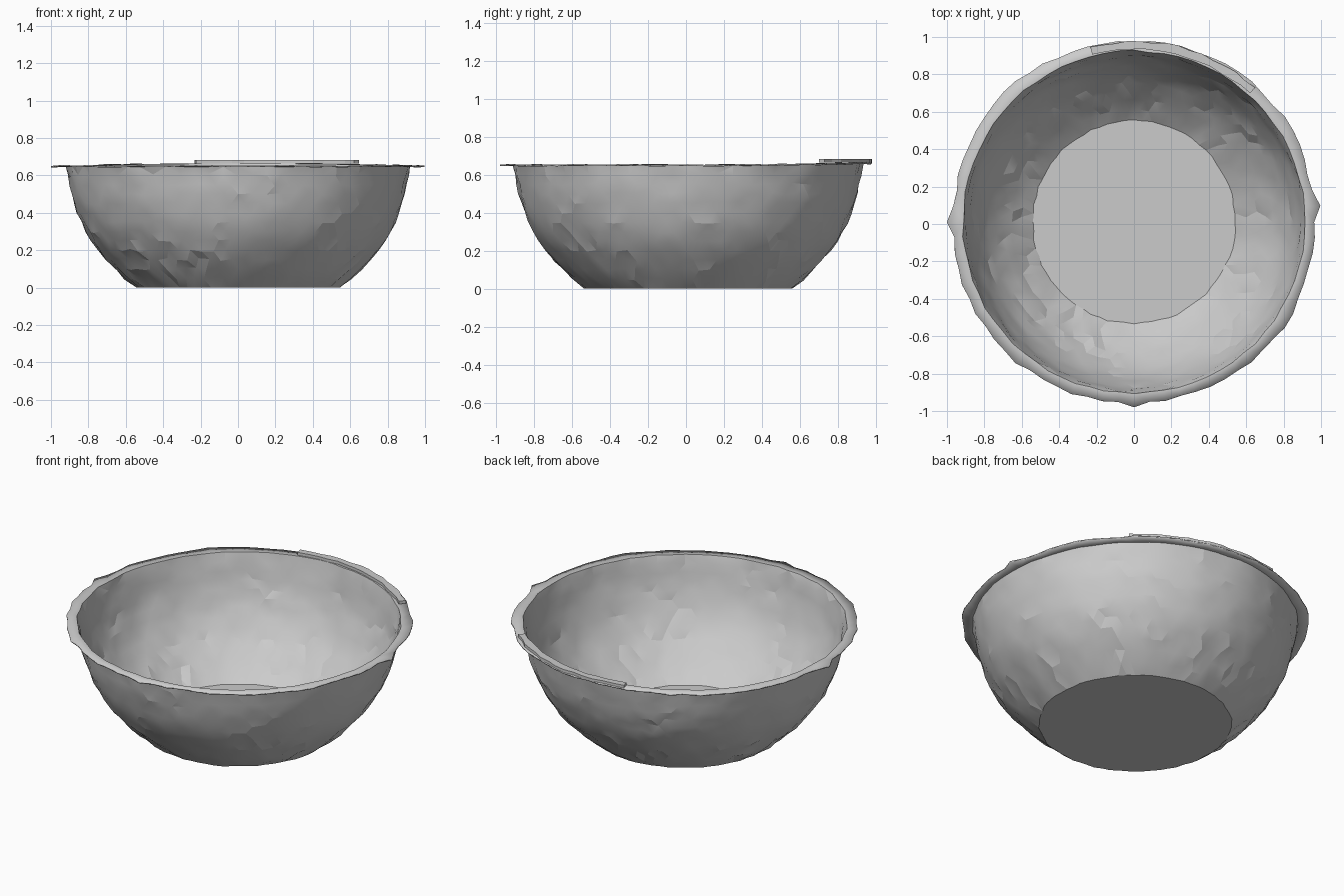
import bpy, bmesh, math, random

random.seed(4)
SEGMENTS = 72
CENTRE_Y = 0.01

cube = bpy.data.objects.get("Cube")
if cube:
    bpy.data.objects.remove(cube, do_unlink=True)

grey = bpy.data.materials.new("clay_grey")
grey.use_nodes = True
grey.diffuse_color = (0.6, 0.6, 0.6, 1)
grey.node_tree.nodes["Principled BSDF"].inputs["Base Color"].default_value = (0.6, 0.6, 0.6, 1)


def finish(name, bm, thickness):
    mesh = bpy.data.meshes.new(name)
    bm.to_mesh(mesh)
    bm.free()
    mesh.materials.append(grey)
    obj = bpy.data.objects.new(name, mesh)
    bpy.context.collection.objects.link(obj)
    solid = obj.modifiers.new("thickness", "SOLIDIFY")
    solid.thickness = thickness
    solid.offset = -1
    return obj


def jitter(amount):
    return random.uniform(-amount, amount)


def point(bm, radius, angle, z):
    return bm.verts.new((radius * math.cos(angle), radius * math.sin(angle) + CENTRE_Y, z))


def bridge(bm, lower, upper, closed=True):
    count = len(lower)
    for k in range(count if closed else count - 1):
        n = (k + 1) % count
        bm.faces.new((lower[k], lower[n], upper[n], upper[k]))


def rim_height(angle):
    # The rim climbs gently towards the back
    return 0.645 + 0.012 * max(0, math.sin(angle)) ** 2


# Bowl: flat base and hammered wall, each row staggered by half a facet
profile = [(0.545, 0), (0.605, 0.05), (0.66, 0.1), (0.705, 0.15), (0.75, 0.2),
           (0.785, 0.25), (0.815, 0.3), (0.84, 0.35), (0.86, 0.4), (0.877, 0.45),
           (0.89, 0.5), (0.9, 0.55), (0.91, 0.6), (0.92, 0.645)]
bm = bmesh.new()
rings = []
step = math.tau / SEGMENTS
for i, (radius, z) in enumerate(profile):
    edge = i in (0, len(profile) - 1)
    ring = []
    for k in range(SEGMENTS):
        angle = step * (k + (0 if edge else 0.5 * (i % 2)))
        height = rim_height(angle) if i == len(profile) - 1 else z
        wobble = 0 if edge else 0.008
        ring.append(point(bm, radius + jitter(0.005), angle, height + jitter(wobble)))
    rings.append(ring)
bm.faces.new(list(reversed(rings[0])))

# Thin ragged flange around the mouth, with three stray points
spikes = {1: 1.0, SEGMENTS // 2: 1.0, SEGMENTS * 3 // 4: 0.99}
flange = []
for k in range(SEGMENTS):
    angle = step * k
    radius = 0.966 + 0.012 * math.sin(2 * angle) ** 2 + jitter(0.009)
    flange.append(point(bm, spikes.get(k, radius), angle, rim_height(angle) + jitter(0.003)))
rings.append(flange)
for lower, upper in zip(rings, rings[1:]):
    bridge(bm, lower, upper)
bmesh.ops.triangulate(bm, faces=[f for f in bm.faces if len(f.verts) == 4])
bowl = finish("bowl", bm, 0.008)

# Raised lip fragment along the back of the rim
bm = bmesh.new()
inner, outer = [], []
for k in range(15):
    angle = math.radians(48 + 4 * k)
    inner.append(point(bm, 0.925 + jitter(0.006), angle, 0.663))
    outer.append(point(bm, 0.968 + jitter(0.008), angle, 0.663))
bridge(bm, inner, outer, closed=False)
finish("raised_back_lip", bm, 0.018)

# Soften the shallow facets while keeping the base and rim crisp
bpy.ops.object.select_all(action="DESELECT")
bowl.select_set(True)
bpy.context.view_layer.objects.active = bowl
bpy.ops.object.shade_smooth_by_angle(angle=math.radians(12))
